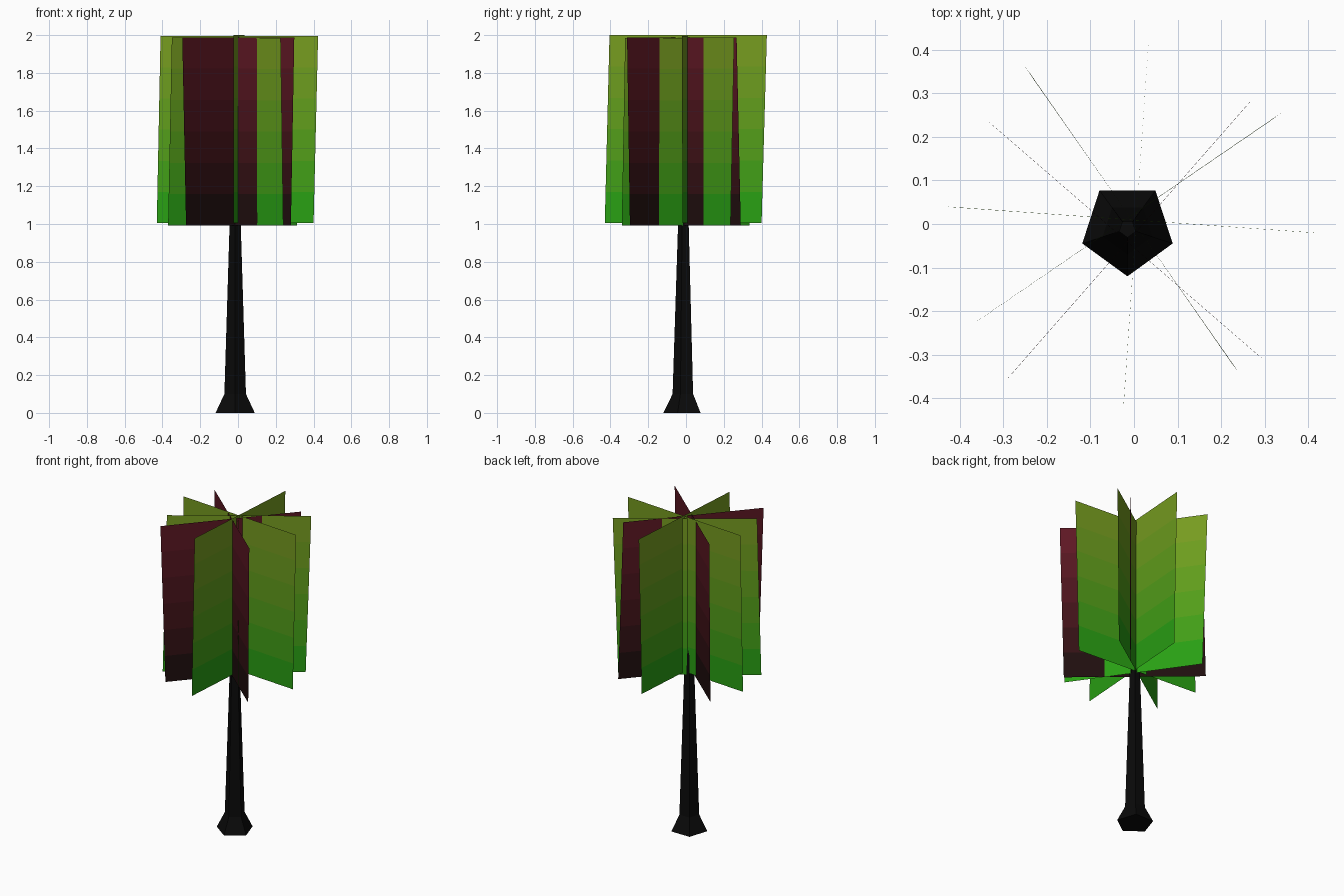
import bpy, math

if "Cube" in bpy.data.objects:
    bpy.data.objects.remove(bpy.data.objects["Cube"])

BANDS = 6


def material(name, rgb):
    m = bpy.data.materials.new(name)
    m.diffuse_color = (*rgb, 1)
    m.use_nodes = True
    m.node_tree.nodes["Principled BSDF"].inputs["Base Color"].default_value = m.diffuse_color
    return m


def gradient(name, low, high):
    """One material per horizontal band, from bottom to top colour."""
    mats = []
    for i in range(BANDS):
        t = (i + 0.5) / BANDS
        mats.append(material(f"{name}_{i}", [a + (b - a) * t for a, b in zip(low, high)]))
    return mats


def add_object(name, verts, faces, mats):
    me = bpy.data.meshes.new(name)
    me.from_pydata(verts, [], faces)
    for m in mats:
        me.materials.append(m)
    me.update()
    ob = bpy.data.objects.new(name, me)
    bpy.context.collection.objects.link(ob)
    return ob


def leaf_card(name, bottom, top, z0, z1, mats):
    """Upright sheet between a bottom edge and a top edge (pairs of x, y)."""
    verts = []
    for i in range(BANDS + 1):
        t = i / BANDS
        for b, c in zip(bottom, top):
            verts.append((b[0] + (c[0] - b[0]) * t, b[1] + (c[1] - b[1]) * t, z0 + (z1 - z0) * t))
    faces = [(2 * i, 2 * i + 1, 2 * i + 3, 2 * i + 2) for i in range(BANDS)]
    ob = add_object(name, verts, faces, mats)
    for i, p in enumerate(ob.data.polygons):
        p.material_index = i


# Five-sided trunk with a flared foot, running up into the foliage
N, cx, cy = 5, -0.015, -0.011
profile = [(0.109, 0), (0.06, 0.1), (0.031, 1.0), (0.02, 1.43)]
verts = []
for r, z in profile:
    for k in range(N):
        a = -math.pi / 2 + 2 * math.pi * k / N
        verts.append((cx + r * math.cos(a), cy + r * math.sin(a), z))
faces = [tuple(reversed(range(N))), tuple(range(N * (len(profile) - 1), N * len(profile)))]
for i in range(len(profile) - 1):
    for k in range(N):
        j = (k + 1) % N
        faces.append((i * N + k, i * N + j, (i + 1) * N + j, (i + 1) * N + k))
add_object("trunk", verts, faces, [material("bark", (0.003, 0.003, 0.003))])

# Foliage sheets crossing at the trunk axis
green = gradient("leaf_green", (0.006, 0.35, 0.006), (0.2, 0.33, 0.015))
red = gradient("leaf_red", (0.004, 0.004, 0.003), (0.12, 0.009, 0.018))

leaf_card("green_leaves_wide", [(-0.43, 0.04), (0.40, -0.019)],
          [(-0.41, 0.038), (0.424, -0.021)], 1.004, 1.995, green)
leaf_card("green_leaves_deep", [(-0.025, -0.43), (0.032, 0.40)],
          [(-0.023, -0.405), (0.034, 0.428)], 1.004, 2.0, green)
leaf_card("green_leaves_back_left", [(0.24, -0.34), (-0.234, 0.337)],
          [(0.226, -0.322), (-0.25, 0.362)], 0.992, 1.985, green)
leaf_card("green_leaves_back_right", [(-0.37, -0.23), (0.312, 0.236)],
          [(-0.35, -0.216), (0.338, 0.255)], 0.992, 1.988, green)
leaf_card("red_leaves_back_right", [(-0.275, -0.338), (0.275, 0.29)],
          [(-0.295, -0.36), (0.255, 0.268)], 0.992, 1.988, red)
leaf_card("red_leaves_back_left", [(0.28, -0.297), (-0.34, 0.24)],
          [(0.298, -0.312), (-0.322, 0.225)], 0.992, 1.988, red)
